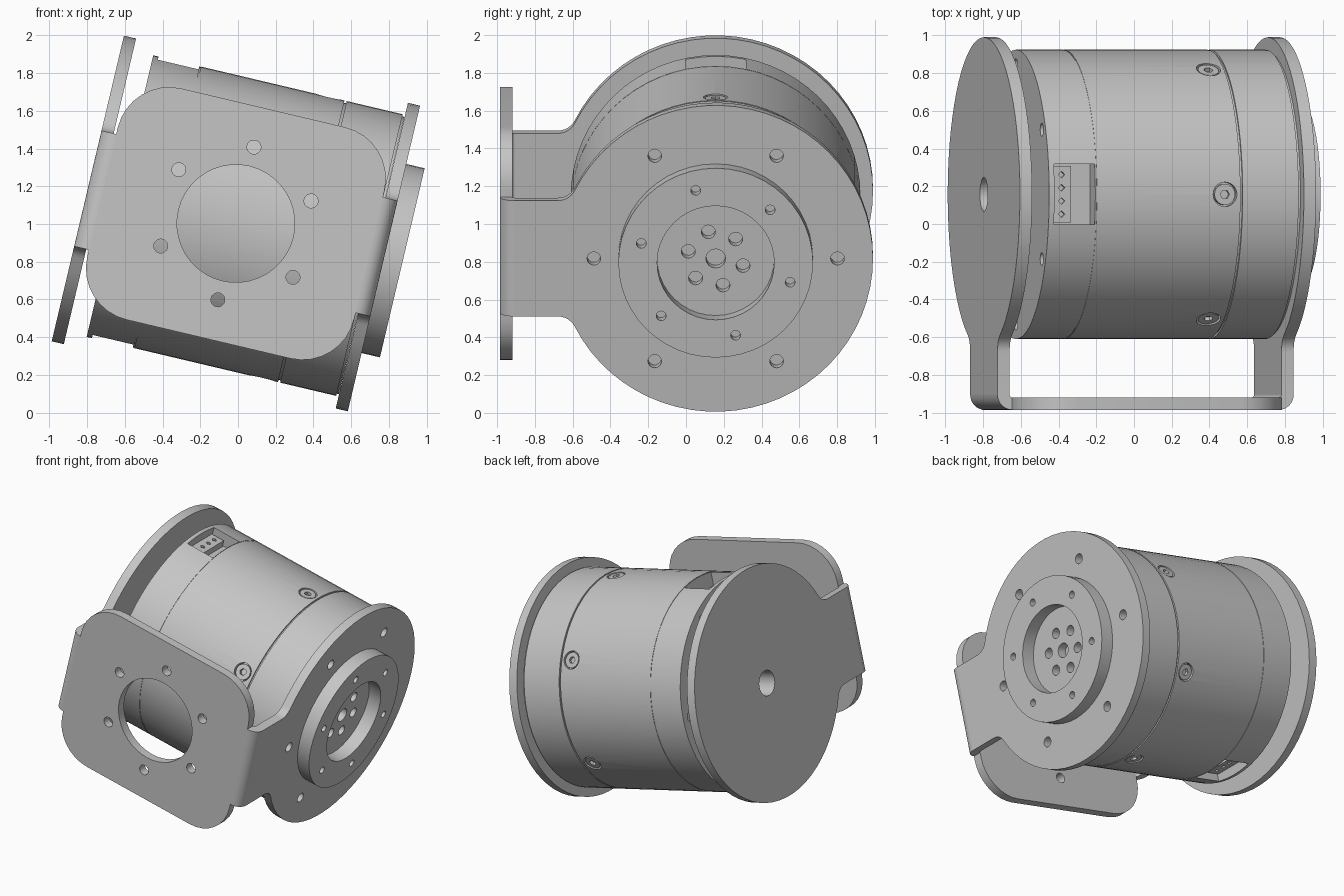
import bpy, bmesh
from math import sin, cos, pi, radians, sqrt, atan2
from mathutils import Matrix, Vector

if "Cube" in bpy.data.objects:
    bpy.data.objects.remove(bpy.data.objects["Cube"])

grey = bpy.data.materials.new("aluminium grey")
grey.use_nodes = True
grey.diffuse_color = (0.56, 0.56, 0.56, 1)
grey.node_tree.nodes["Principled BSDF"].inputs["Base Color"].default_value = (0.56, 0.56, 0.56, 1)

# Everything is built around the motor axis (local x), then tilted into place
PLACE = Matrix.Translation((0, 0.157, 1.0)) @ Matrix.Rotation(radians(13.3), 4, 'Y')
MID, HALF, T = -0.0115, 0.8065, 0.066      # bracket centre, half span, sheet thickness
R, ARM, BEND, FRONT = 0.833, 0.315, 0.08, -1.142
BODY_R = 0.767
LEFT, RIGHT = MID - HALF, MID + HALF


def arc(cx, cy, r, a0, a1, n):
    return [(cx + r * cos(a0 + (a1 - a0) * i / n), cy + r * sin(a0 + (a1 - a0) * i / n))
            for i in range(n + 1)]


def circle(cx, cy, r, n=24):
    return arc(cx, cy, r, 0, 2 * pi, n)[:-1]


def ring_points(r, start, count=6):
    return [(r * cos(radians(start) + 2 * pi * i / count),
             r * sin(radians(start) + 2 * pi * i / count)) for i in range(count)]


def prism(bm, outline, axis, lo, hi, matrix=Matrix()):
    """Extrude a 2D outline along one axis, from lo to hi."""
    put = {'x': lambda a, b, d: (d, a, b), 'y': lambda a, b, d: (a, d, b),
           'z': lambda a, b, d: (a, b, d)}[axis]
    rows = [[bm.verts.new(matrix @ Vector(put(a, b, d))) for a, b in outline] for d in (lo, hi)]
    n = len(outline)
    faces = [bm.faces.new(rows[0]), bm.faces.new(rows[1])]
    for i in range(n):
        j = (i + 1) % n
        faces.append(bm.faces.new((rows[0][i], rows[0][j], rows[1][j], rows[1][i])))
    bmesh.ops.recalc_face_normals(bm, faces=faces)


def lathe(bm, profile, n=64):
    """Turn an (x, radius) profile around the motor axis."""
    verts = [bm.verts.new((x, 0, r)) for x, r in profile]
    edges = [bm.edges.new(pair) for pair in zip(verts, verts[1:])]
    bmesh.ops.spin(bm, geom=verts + edges, cent=(0, 0, 0), axis=(1, 0, 0),
                   angle=2 * pi, steps=n, use_duplicate=False)
    bmesh.ops.remove_doubles(bm, verts=bm.verts[:], dist=1e-5)
    bmesh.ops.recalc_face_normals(bm, faces=bm.faces[:])


def make(name, bm):
    mesh = bpy.data.meshes.new(name)
    bm.to_mesh(mesh)
    bm.free()
    obj = bpy.data.objects.new(name, mesh)
    bpy.context.collection.objects.link(obj)
    return obj


def finish(name, bm, cut=None):
    """Make the part, carve it with the cutter, tilt it and shade it."""
    obj = make(name, bm)
    if cut:
        cutter = make(name + "_cutter", cut)
        cutter.hide_render = True
        mod = obj.modifiers.new("holes", 'BOOLEAN')
        mod.operation, mod.solver, mod.object = 'DIFFERENCE', 'EXACT', cutter
        graph = bpy.context.evaluated_depsgraph_get()
        carved = bpy.data.meshes.new_from_object(obj.evaluated_get(graph))
        obj.modifiers.clear()
        obj.data = carved
        bpy.data.objects.remove(cutter)
    obj.data.materials.clear()
    obj.data.materials.append(grey)
    obj.data.transform(PLACE)
    bpy.ops.object.select_all(action='DESELECT')
    obj.select_set(True)
    bpy.context.view_layer.objects.active = obj
    bpy.ops.object.shade_smooth_by_angle(angle=radians(30))
    return obj


# Side plates: a disc blended into an arm that reaches forward
f = 0.1
vc = -sqrt((R + f) ** 2 - (ARM + f) ** 2)
beta = atan2(ARM + f, -vc)
lower = [(FRONT + BEND, -ARM)] + arc(vc, -ARM - f, f, pi / 2, beta, 6)[:-1]
side = lower + arc(0, 0, R, beta - pi, pi - beta, 56) + [(a, -b) for a, b in reversed(lower)]

bm, cut = bmesh.new(), bmesh.new()
prism(bm, side, 'x', LEFT, LEFT + T)
prism(cut, circle(0, 0, 0.09), 'x', LEFT - 0.1, LEFT + T + 0.02)
finish("left_side_plate", bm, cut)

bm, cut = bmesh.new(), bmesh.new()
prism(bm, side, 'x', RIGHT - T, RIGHT)
for r, pts in ((0.036, ring_points(0.645, 0)), (0.037, ring_points(0.15, 105)), (0.052, [(0, 0)])):
    for p in pts:
        prism(cut, circle(*p, r, 16), 'x', RIGHT - T - 0.01, RIGHT + 0.1)
finish("right_side_plate", bm, cut)

# Bends joining the arms to the front plate
for name, sx in (("left_bend", -1), ("right_bend", 1)):
    bm = bmesh.new()
    cx, cy = HALF - BEND, FRONT + BEND
    bend = arc(cx, cy, BEND, -pi / 2, 0, 8) + arc(cx, cy, BEND - T, 0, -pi / 2, 8)
    prism(bm, [(MID + sx * a, b) for a, b in bend], 'z', -ARM, ARM)
    finish(name, bm)

# Front mounting plate
bm, cut = bmesh.new(), bmesh.new()
w, h, c = HALF - BEND, 0.63, 0.28
outline = []
for k, (sx, sy) in enumerate(((1, 1), (-1, 1), (-1, -1), (1, -1))):
    outline += arc(MID + sx * (w - c), sy * (h - c), c, k * pi / 2, (k + 1) * pi / 2, 8)
prism(bm, outline, 'y', FRONT, FRONT + T)
prism(cut, circle(MID, 0, 0.312, 40), 'y', FRONT - 0.1, FRONT + 0.2)
for a, b in ring_points(0.416, 90):
    prism(cut, circle(MID + a, b, 0.037, 16), 'y', FRONT - 0.1, FRONT + 0.2)
finish("front_mounting_plate", bm, cut)

# Output ring on the right plate
bm, cut = bmesh.new(), bmesh.new()
prism(bm, circle(0, 0, 0.515, 48), 'x', RIGHT - 0.005, RIGHT + 0.1)
prism(cut, circle(0, 0, 0.31, 40), 'x', RIGHT - 0.1, RIGHT + 0.2)
for a, b in ring_points(0.408, 105):
    prism(cut, circle(a, b, 0.026, 16), 'x', RIGHT + 0.03, RIGHT + 0.2)
finish("output_ring", bm, cut)

# Bearing hub between the left plate and the motor body
END, STOP = -0.643, RIGHT - T - 0.001
bm, cut = bmesh.new(), bmesh.new()
prism(bm, circle(0, 0, 0.3, 40), 'x', LEFT + T - 0.002, END + 0.002)
prism(cut, circle(0, 0, 0.09), 'x', LEFT, END + 0.1)
finish("bearing_hub", bm, cut)

# Motor body with two seams, two cable ports and screw seats
SCREW_X = 0.315
bm, cut = bmesh.new(), bmesh.new()
profile = [(END, 0), (END, BODY_R)]
for x, wide, deep in ((-0.386, 0.003, 0.003), (0.405, 0.006, 0.012)):
    profile += [(x - wide, BODY_R), (x - wide, BODY_R - deep),
                (x + wide, BODY_R - deep), (x + wide, BODY_R)]
profile += [(STOP - 0.012, BODY_R), (STOP - 0.012, BODY_R - 0.012),
            (STOP, BODY_R - 0.012), (STOP, 0)]
lathe(bm, profile)
for k in range(6):
    turn = Matrix.Rotation(k * pi / 3, 4, 'X')
    prism(cut, circle(SCREW_X, 0, 0.065), 'z', BODY_R - 0.035, BODY_R + 0.1, turn)
PORT_L, PORT_R, PORT_W = -0.614, -0.392, 0.16
port = [(PORT_L, -PORT_W), (PORT_R, -PORT_W), (PORT_R, PORT_W), (PORT_L, PORT_W)]
for k in range(2):
    prism(cut, port, 'z', 0.65, 0.85, Matrix.Rotation(k * pi, 4, 'X'))
for a, b in ring_points(0.685, 0):
    prism(cut, circle(a, b, 0.035, 16), 'x', END - 0.1, END + 0.02)
finish("motor_body", bm, cut)

# Screw heads with hexagon sockets
bm, cut = bmesh.new(), bmesh.new()
for k in range(6):
    turn = Matrix.Rotation(k * pi / 3, 4, 'X')
    prism(bm, circle(SCREW_X, 0, 0.056), 'z', BODY_R - 0.04, BODY_R - 0.006, turn)
    prism(cut, circle(SCREW_X, 0, 0.025, 6), 'z', BODY_R - 0.028, BODY_R + 0.1, turn)
finish("body_screws", bm, cut)

# Connectors inside the two ports
bm, cut = bmesh.new(), bmesh.new()
for k in range(2):
    turn = Matrix.Rotation(k * pi, 4, 'X')
    block = [(PORT_L - 0.01, -0.15), (-0.51, -0.15), (-0.51, 0.15), (PORT_L - 0.01, 0.15)]
    prism(bm, block, 'z', 0.64, 0.70, turn)
    for i in range(4):
        prism(cut, circle(-0.56, -0.105 + 0.07 * i, 0.018, 4), 'z', 0.68, 0.8, turn)
finish("port_connectors", bm, cut)
